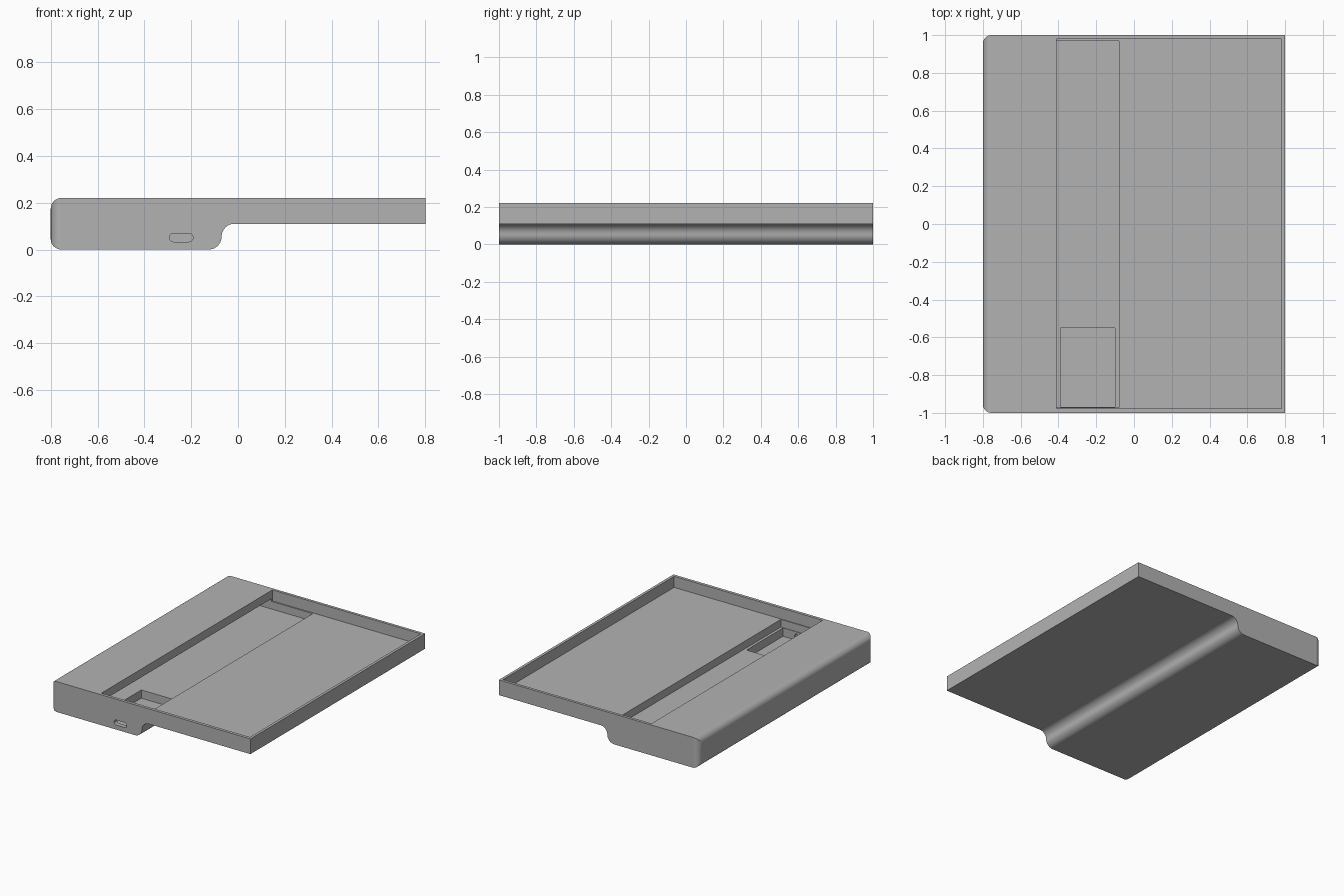
import bpy
import bmesh
from math import cos, sin, radians
from mathutils import Vector

if "Cube" in bpy.data.objects:
    bpy.data.objects.remove(bpy.data.objects["Cube"], do_unlink=True)

# One matte grey for the whole tray
grey = bpy.data.materials.new("matte grey")
grey.use_nodes = True
colour = (0.448, 0.448, 0.448, 1)
grey.diffuse_color = colour
grey.node_tree.nodes["Principled BSDF"].inputs["Base Color"].default_value = colour


def arc(cx, cy, r, start, end, steps=10):
    angles = [radians(start + (end - start) * i / steps) for i in range(steps + 1)]
    return [(cx + r * cos(a), cy + r * sin(a)) for a in angles]


def prism(name, outline, low, high, axis):
    """Extrude a 2D outline along y (outline in x, z) or z (outline in x, y)."""
    def place(u, v, w):
        return (u, w, v) if axis == "y" else (u, v, w)
    bm = bmesh.new()
    face = bm.faces.new([bm.verts.new(place(u, v, low)) for u, v in outline])
    grown = bmesh.ops.extrude_face_region(bm, geom=[face])["geom"]
    shift = Vector(place(0, 0, high - low))
    bmesh.ops.translate(bm, vec=shift, verts=[g for g in grown if isinstance(g, bmesh.types.BMVert)])
    bmesh.ops.recalc_face_normals(bm, faces=bm.faces)
    mesh = bpy.data.meshes.new(name)
    bm.to_mesh(mesh)
    bm.free()
    mesh.materials.append(grey)
    obj = bpy.data.objects.new(name, mesh)
    bpy.context.collection.objects.link(obj)
    return obj


def box(name, x, y, z):
    outline = [(x[0], y[0]), (x[1], y[0]), (x[1], y[1]), (x[0], y[1])]
    return prism(name, outline, z[0], z[1], "z")


def combine(target, tool, operation):
    bpy.context.view_layer.objects.active = target
    mod = target.modifiers.new(tool.name, "BOOLEAN")
    mod.operation = operation
    mod.solver = "EXACT"
    mod.object = tool
    bpy.ops.object.modifier_apply(modifier=mod.name)
    bpy.data.objects.remove(tool, do_unlink=True)


# Tray body: thick rounded grip stepping up to a thin plate
HEIGHT, STEP, R = 0.22, 0.11, 0.045
profile = (
    arc(-0.8 + R, R, R, 180, 270)
    + arc(-0.125, 0.055, 0.055, -90, 0)
    + arc(-0.015, 0.055, 0.055, 180, 90)[1:]
    + [(0.8, STEP), (0.8, HEIGHT)]
    + arc(-0.8 + R, HEIGHT - R, R, 90, 180)
)
tray = prism("tray_body", profile, -1, 1, "y")

# Round the upright corners of the grip
plan = (
    arc(-0.8 + R, -1 + R, R, 180, 270)
    + [(0.9, -1), (0.9, 1)]
    + arc(-0.8 + R, 1 - R, R, 90, 180)
)
combine(tray, prism("corner_rounding", plan, -0.1, 0.4, "z"), "INTERSECT")

# Main recess, pocket running under the grip roof, and the deeper well
combine(tray, box("main_recess", (-0.41, 0.78), (-0.978, 0.98), (0.14, 0.3)), "DIFFERENCE")
combine(tray, box("under_roof_pocket", (-0.76, -0.08), (-0.972, 0.97), (0.085, 0.16)), "DIFFERENCE")
combine(tray, box("deep_well", (-0.39, -0.10), (-0.968, -0.55), (0.025, 0.12)), "DIFFERENCE")

# Rounded port opening through the front wall
port = arc(-0.21, 0.051, 0.018, -90, 90) + arc(-0.275, 0.051, 0.018, 90, 270)
combine(tray, prism("port_opening", port, -1.1, -0.9, "y"), "DIFFERENCE")

# Smooth the fillets, keep flat faces flat
bpy.ops.object.select_all(action="DESELECT")
tray.select_set(True)
bpy.context.view_layer.objects.active = tray
bpy.ops.object.shade_smooth_by_angle(angle=radians(30))
weighted = tray.modifiers.new("even_shading", "WEIGHTED_NORMAL")
weighted.keep_sharp = True
